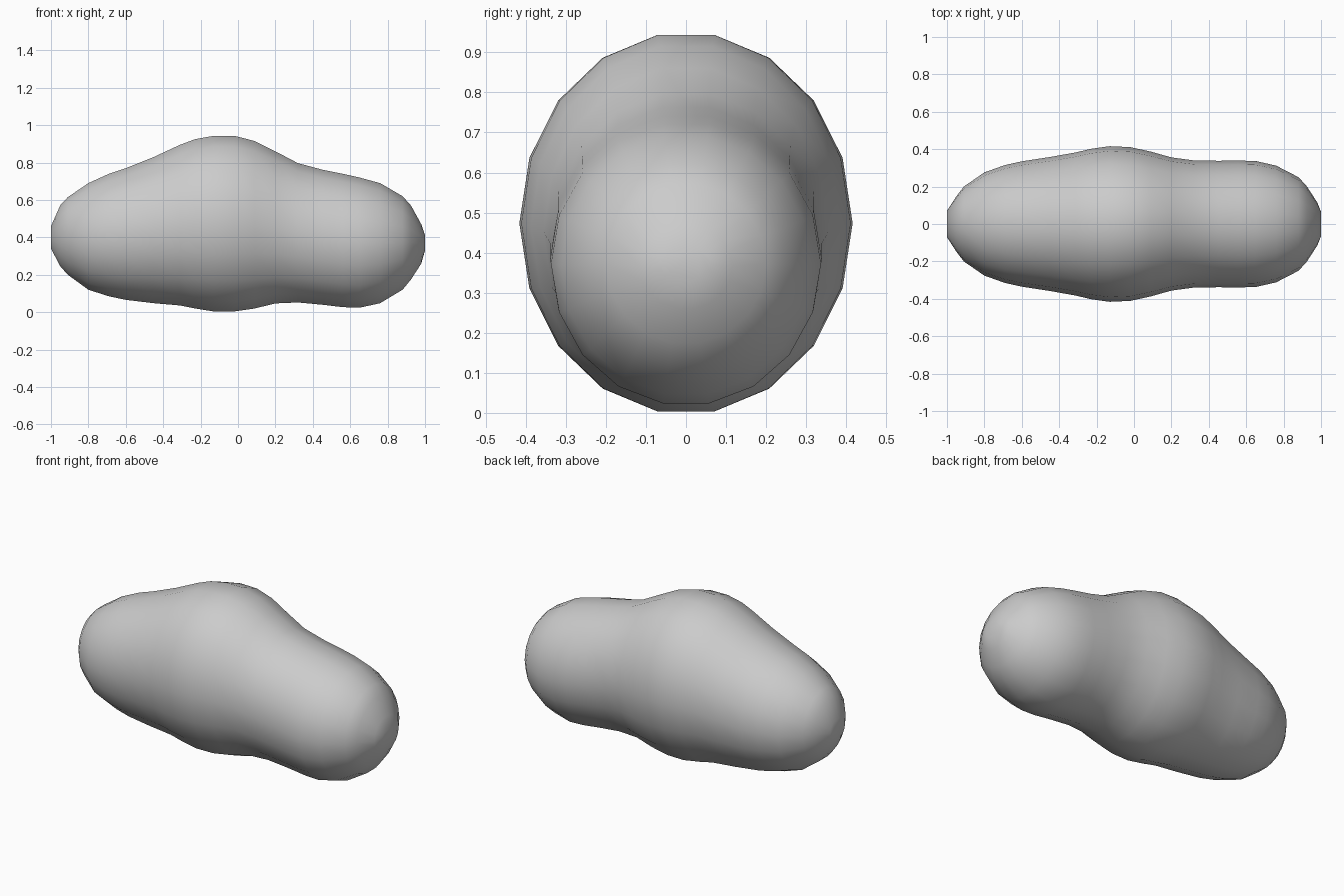
import bpy, bmesh
from math import pi, cos, sin

if "Cube" in bpy.data.objects:
    bpy.data.objects.remove(bpy.data.objects["Cube"])

SIDES = 18

# stations along the body: x, top z, bottom z, half width
STATIONS = [
    (-1.00, .46, .34, .07), (-.95, .572, .245, .148), (-.91, .615, .20, .20),
    (-.80, .69, .12, .276), (-.69, .74, .085, .315), (-.60, .77, .066, .335),
    (-.45, .83, .048, .358), (-.31, .895, .036, .383), (-.23, .925, .02, .402),
    (-.13, .943, .004, .416), (-.02, .943, .004, .411), (.09, .915, .02, .387),
    (.20, .86, .047, .356), (.32, .797, .052, .34), (.45, .762, .04, .338),
    (.56, .74, .027, .339), (.65, .72, .024, .337), (.76, .69, .048, .312),
    (.88, .62, .12, .25), (.925, .57, .175, .20), (.98, .47, .26, .115),
    (1.00, .41, .33, .065),
]


def add_ring(bm, x, top, bottom, half_width):
    """Elliptical cross-section with a flat edge on top and bottom."""
    mid = (top + bottom) / 2
    half_height = (top - bottom) / 2 / cos(pi / SIDES)
    return [bm.verts.new((x, half_width * cos(2 * pi * i / SIDES),
                          mid + half_height * sin(2 * pi * i / SIDES)))
            for i in range(SIDES)]


# blobby body lofted through the stations, closed at both ends
bm = bmesh.new()
rings = [add_ring(bm, *s) for s in STATIONS]
for a, b in zip(rings, rings[1:]):
    for i in range(SIDES):
        j = (i + 1) % SIDES
        bm.faces.new((a[i], a[j], b[j], b[i]))
bm.faces.new(rings[0])
bm.faces.new(rings[-1])
bmesh.ops.recalc_face_normals(bm, faces=bm.faces)
for f in bm.faces:
    f.smooth = True

mesh = bpy.data.meshes.new("blob_body")
bm.to_mesh(mesh)
bm.free()
body = bpy.data.objects.new("blob_body", mesh)
bpy.context.collection.objects.link(body)
